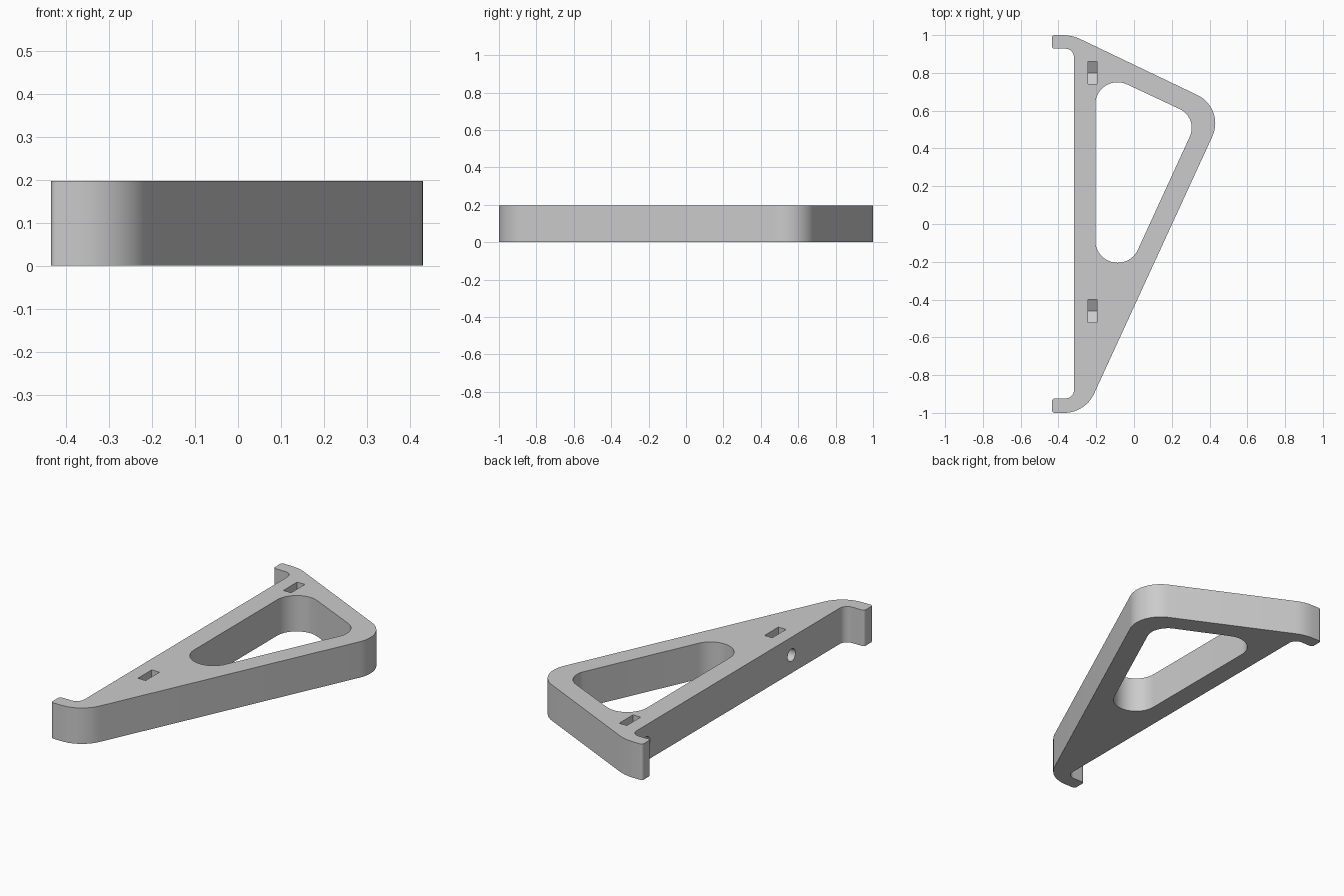
import bpy, bmesh, math
from mathutils import Vector, Matrix

if "Cube" in bpy.data.objects:
    bpy.data.objects.remove(bpy.data.objects["Cube"])

HEIGHT = 0.197

grey = bpy.data.materials.new("light grey plastic")
grey.use_nodes = True
colour = (0.6, 0.6, 0.6, 1)
grey.diffuse_color = colour
grey.node_tree.nodes["Principled BSDF"].inputs["Base Color"].default_value = colour


def fillet(corners):
    """Round each (x, y, radius) corner of a closed outline."""
    out = []
    for i, (x, y, r) in enumerate(corners):
        p = Vector((x, y))
        a = (Vector(corners[i - 1][:2]) - p).normalized()
        b = (Vector(corners[(i + 1) % len(corners)][:2]) - p).normalized()
        half = a.angle(b) / 2
        centre = p + (a + b).normalized() * r / math.sin(half)
        start = p + a * r / math.tan(half) - centre
        turn = start.angle_signed(p + b * r / math.tan(half) - centre)
        steps = max(4, round(abs(turn) / math.radians(6)))
        for k in range(steps + 1):
            # angle_signed is clockwise, so rotate the other way
            out.append(centre + Matrix.Rotation(-turn * k / steps, 2) @ start)
    return out


def prism(name, points, offset):
    """Extrude a flat loop of 3D points along an offset."""
    bm = bmesh.new()
    face = bm.faces.new([bm.verts.new(p) for p in points])
    res = bmesh.ops.extrude_face_region(bm, geom=[face], use_keep_orig=True)
    moved = [v for v in res["geom"] if isinstance(v, bmesh.types.BMVert)]
    bmesh.ops.translate(bm, verts=moved, vec=offset)
    bmesh.ops.recalc_face_normals(bm, faces=bm.faces)
    mesh = bpy.data.meshes.new(name)
    bm.to_mesh(mesh)
    bm.free()
    mesh.materials.append(grey)
    ob = bpy.data.objects.new(name, mesh)
    bpy.context.collection.objects.link(ob)
    return ob


# Triangular bracket with a hooked lip at each end
bracket = prism("bracket", [(p.x, p.y, 0) for p in fillet([
    (-0.435, 1, 0.015), (-0.435, 0.928, 0.015),
    (-0.318, 0.928, 0.045), (-0.318, -0.924, 0.045),
    (-0.435, -0.924, 0.015), (-0.435, -1, 0.015),
    (-0.258, -1, 0.175), (0.483, 0.612, 0.165), (-0.328, 1, 0.22),
])], (0, 0, HEIGHT))

# Rounded triangular opening
cutters = [prism("opening_cutter", [(p.x, p.y, -0.1) for p in fillet([
    (-0.205, 0.818, 0.118), (-0.205, -0.627, 0.118), (0.341, 0.562, 0.11),
])], (0, 0, 0.5))]

# Nut pockets with a pointed floor, and the screw holes that meet them
mid = HEIGHT / 2
for y in (0.8, -0.461):
    pocket = [(-0.06, 0.3), (-0.06, mid - 0.035), (0, mid - 0.07),
              (0.06, mid - 0.035), (0.06, 0.3)]
    cutters.append(prism("nut_pocket_cutter",
                         [(-0.243, y + dy, z) for dy, z in pocket], (0.047, 0, 0)))
    ring = [math.tau * k / 32 for k in range(32)]
    cutters.append(prism("screw_hole_cutter",
                         [(-0.4, y + 0.034 * math.cos(t), mid + 0.034 * math.sin(t))
                          for t in ring], (0.27, 0, 0)))

for cutter in cutters:
    mod = bracket.modifiers.new(cutter.name, "BOOLEAN")
    mod.operation, mod.solver, mod.object = "DIFFERENCE", "EXACT", cutter

# Bake the cuts and drop the cutters
graph = bpy.context.evaluated_depsgraph_get()
baked = bpy.data.meshes.new_from_object(bracket.evaluated_get(graph))
bracket.modifiers.clear()
bracket.data = baked
for cutter in cutters:
    bpy.data.objects.remove(cutter)

bpy.ops.object.select_all(action="DESELECT")
bracket.select_set(True)
bpy.context.view_layer.objects.active = bracket
bpy.ops.object.shade_smooth_by_angle(angle=math.radians(30))
